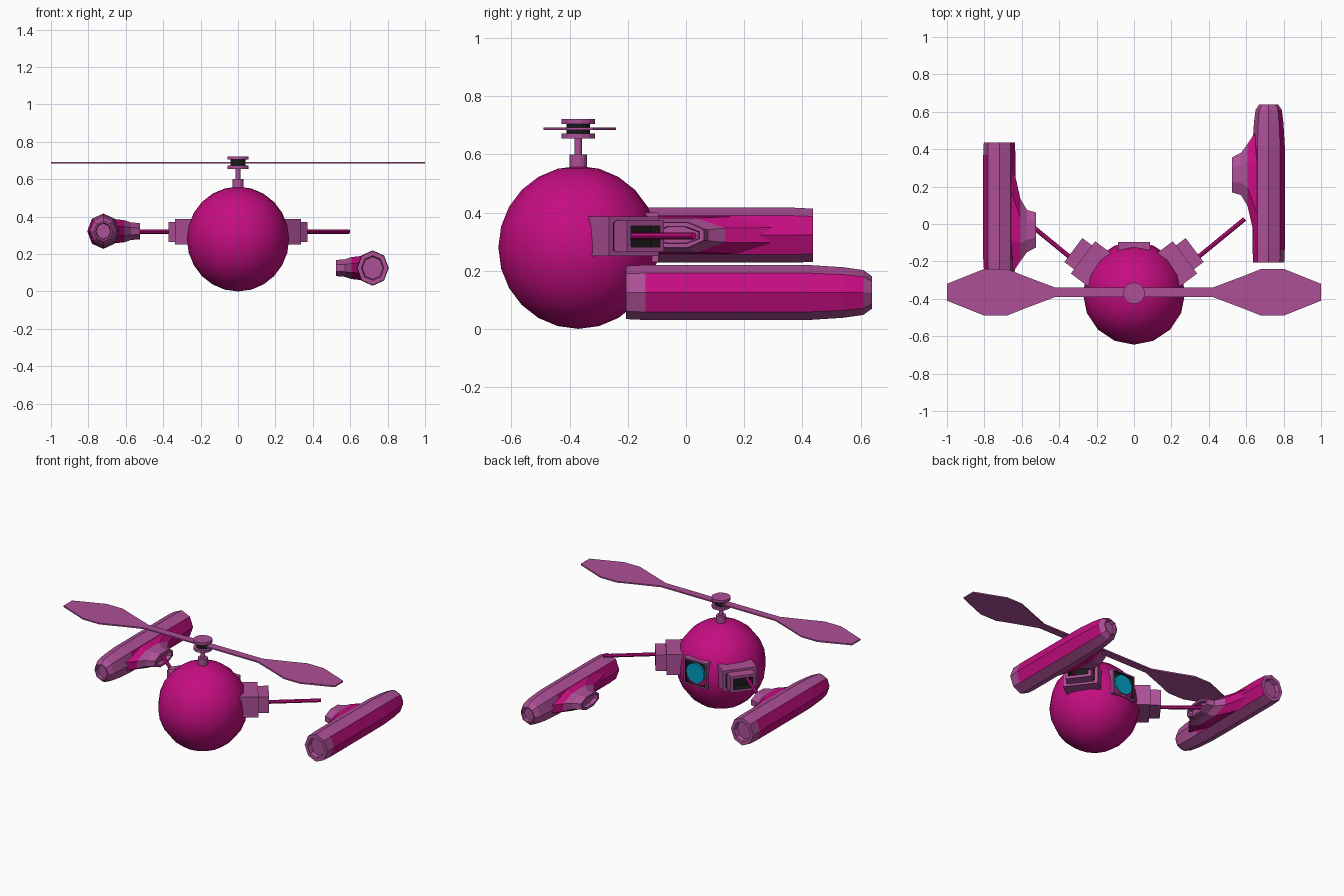
import bpy, bmesh
from math import sin, cos, pi, radians, atan2
from mathutils import Vector, Matrix

if "Cube" in bpy.data.objects:
    bpy.data.objects.remove(bpy.data.objects["Cube"])


def material(name, rgb):
    m = bpy.data.materials.new(name)
    m.diffuse_color = (*rgb, 1)
    m.use_nodes = True
    m.node_tree.nodes["Principled BSDF"].inputs["Base Color"].default_value = m.diffuse_color
    return m


MAGENTA = material("magenta", (0.56, 0.004, 0.22))
PINK = material("light_pink", (0.42, 0.08, 0.31))
BLACK = material("black", (0.01, 0.01, 0.01))
CYAN = material("cyan", (0.0, 0.35, 0.55))


def finish(name, bm, mats, matrix=None):
    bmesh.ops.recalc_face_normals(bm, faces=bm.faces)
    me = bpy.data.meshes.new(name)
    bm.to_mesh(me)
    bm.free()
    for m in mats:
        me.materials.append(m)
    ob = bpy.data.objects.new(name, me)
    bpy.context.collection.objects.link(ob)
    if matrix is not None:
        ob.matrix_world = matrix
    return ob


def cylinder(name, a, b, r, mat, n=12):
    a, b = Vector(a), Vector(b)
    bm = bmesh.new()
    bmesh.ops.create_cone(bm, cap_ends=True, segments=n, radius1=r, radius2=r,
                          depth=(b - a).length)
    rot = (b - a).to_track_quat('Z', 'Y').to_matrix().to_4x4()
    return finish(name, bm, [mat], Matrix.Translation((a + b) / 2) @ rot)


def loft(bm, rings, mat_of):
    loops = [[bm.verts.new(p) for p in ring] for ring in rings]
    n = len(loops[0])
    for i, (p, q) in enumerate(zip(loops, loops[1:])):
        for k in range(n):
            f = bm.faces.new((p[k], p[(k + 1) % n], q[(k + 1) % n], q[k]))
            f.material_index = mat_of(i, k)
    for end, i in ((loops[0], 0), (loops[-1], len(loops) - 2)):
        bm.faces.new(end).material_index = 1


def socket_frame(name, half_w, half_h, d0, d1, rim, depth, matrix):
    """Box along local +x whose outer face holds a dark rectangular recess."""
    bm = bmesh.new()
    rect = lambda d, w, h: [(d, -w, -h), (d, w, -h), (d, w, h), (d, -w, h)]
    loft(bm, [rect(d0, half_w, half_h), rect(d1, half_w, half_h),
              rect(d1, half_w - rim, half_h - rim),
              rect(d1 - depth, half_w - rim, half_h - rim)],
         lambda i, k: 1 if i == 2 else 0)
    return finish(name, bm, [PINK, BLACK], matrix)


CX, CY, CZ = 0, -0.37, 0.28

# Spherical body
bm = bmesh.new()
bmesh.ops.create_uvsphere(bm, u_segments=16, v_segments=12, radius=1)
bmesh.ops.transform(bm, verts=bm.verts, matrix=Matrix.Translation((CX, CY, CZ))
                    @ Matrix.Diagonal((0.273, 0.275, 0.28, 1)))
for f in bm.faces:
    f.smooth = True
finish("body", bm, [MAGENTA])

# Rotor mast and hub
for name, z0, z1, r, mat in (("mast_base", 0.54, 0.60, 0.03, PINK),
                             ("mast", 0.59, 0.66, 0.013, PINK),
                             ("hub_lower", 0.655, 0.672, 0.058, PINK),
                             ("hub_core", 0.67, 0.707, 0.04, BLACK),
                             ("hub_upper", 0.705, 0.722, 0.058, PINK)):
    cylinder(name, (0, CY, z0), (0, CY, z1), r, mat, 14)

# Two-bladed rotor: half outline mirrored in both directions
half = [(0.0, 0.025), (0.42, 0.025), (0.58, 0.085), (0.68, 0.125),
        (0.80, 0.125), (1.0, 0.045)]
upper = [(-x, w) for x, w in half[:0:-1]] + half
outline = upper + [(x, -w) for x, w in reversed(upper)]
bm = bmesh.new()
loft(bm, [[(x, CY + 0.005 + w, z) for x, w in outline] for z in (0.683, 0.692)],
     lambda i, k: 0)
for f in bm.faces:
    f.material_index = 0
finish("rotor_blades", bm, [PINK])

# Rear eye: square frame, black recess, cyan lens
back = Matrix.Translation((0, CY, 0.315)) @ Matrix.Rotation(pi / 2, 4, 'Z')
socket_frame("eye_frame", 0.085, 0.085, 0.18, 0.275, 0.01, 0.015, back)
cylinder("eye_lens", (0, -0.13, 0.315), (0, -0.095, 0.315), 0.066, CYAN, 16)

# Side sockets and arms
for side, s in (("right", 1), ("left", -1)):
    ang = radians(37) if s > 0 else pi - radians(37)
    m = Matrix.Translation((s * 0.005, CY - 0.01, 0.318)) @ Matrix.Rotation(ang, 4, 'Z')
    socket_frame(side + "_socket_inner", 0.108, 0.068, 0.20, 0.335, 0.02, 0.01, m)
    socket_frame(side + "_socket_outer", 0.08, 0.054, 0.25, 0.40, 0.018, 0.05, m)
    cylinder(side + "_arm", (s * 0.26, -0.245, 0.32), (s * 0.592, 0.027, 0.32),
             0.012, MAGENTA, 8)


# Pods: octagonal hull with recessed ends and an inner mounting boss
def octagon(y, r):
    return [(0.72 + r * cos(k * pi / 4), y, 0.125 + r * 1.1 * sin(k * pi / 4))
            for k in range(8)]


def oval(x, y0, y1, h):
    return [(x, (y0 + y1) / 2 + (y1 - y0) / 2 * cos(a) * 1.04, 0.125 + h * sin(a) * 1.06)
            for a in ((k + 0.5) * pi / 4 for k in range(8))]


def pod(name, matrix):
    bm = bmesh.new()
    profile = [(-0.18, 0.055), (-0.207, 0.06), (-0.207, 0.083), (-0.14, 0.086),
               (0.42, 0.086), (0.54, 0.079), (0.61, 0.07), (0.64, 0.05),
               (0.64, 0.042), (0.62, 0.038)]

    def hull_mat(i, k):
        outer, inner = k in (0, 7), k in (3, 4)
        return 0 if (outer and 3 <= i <= 5) or (inner and i in (2, 3)) else 1
    loft(bm, [octagon(y, r) for y, r in profile], hull_mat)
    finish(name + "_hull", bm, [MAGENTA, PINK], matrix)

    bm = bmesh.new()
    rings = [oval(0.55, 0.185, 0.34, 0.028), oval(0.524, 0.18, 0.345, 0.03),
             oval(0.524, 0.165, 0.36, 0.044), oval(0.572, 0.15, 0.385, 0.048),
             oval(0.607, 0.09, 0.435, 0.06), oval(0.66, -0.15, 0.52, 0.066)]
    loft(bm, rings, lambda i, k: 0 if i == 4 else 1)
    finish(name + "_boss", bm, [MAGENTA, PINK], matrix)


pod("right_pod", Matrix.Identity(4))
# The left pod is the same part turned half way round and raised
pod("left_pod", Matrix.Translation((0, 0.23, 0.197)) @ Matrix.Rotation(pi, 4, 'Z'))
